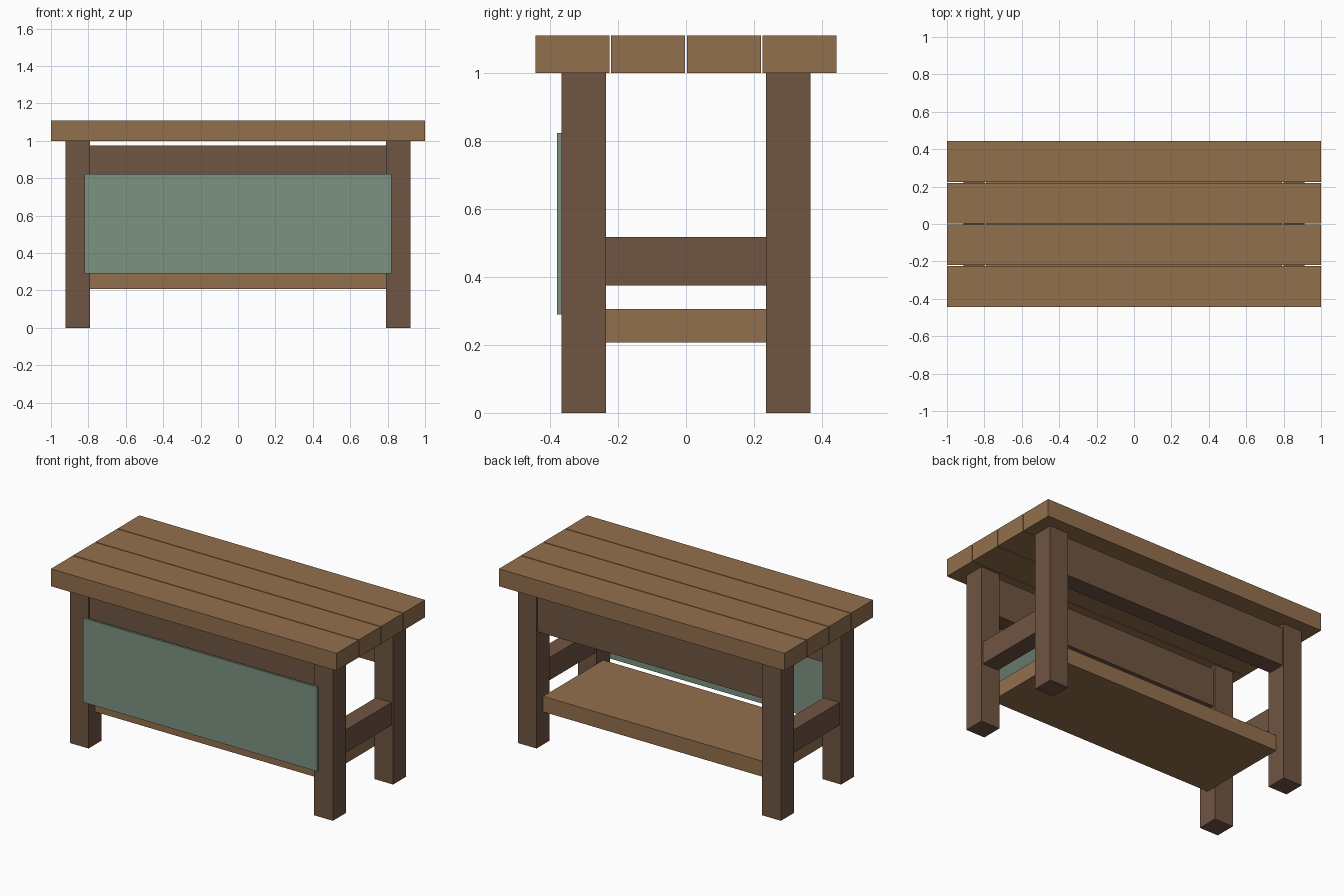
import bpy

if "Cube" in bpy.data.objects:
    bpy.data.objects.remove(bpy.data.objects["Cube"])


def material(name, rgb):
    m = bpy.data.materials.new(name)
    m.diffuse_color = (*rgb, 1.0)
    m.use_nodes = True
    m.node_tree.nodes["Principled BSDF"].inputs["Base Color"].default_value = m.diffuse_color
    return m


top_wood = material("light_wood", (0.29, 0.16, 0.075))
frame_wood = material("dark_wood", (0.16, 0.09, 0.055))
green = material("green_panel", (0.20, 0.29, 0.22))


def box(name, x, y, z, mat):
    """Box from (min, max) ranges on each axis."""
    ranges = (x, y, z)
    bpy.ops.mesh.primitive_cube_add(size=1, location=[(a + b) / 2 for a, b in ranges])
    ob = bpy.context.object
    ob.name = name
    ob.scale = [b - a for a, b in ranges]
    bpy.ops.object.transform_apply(location=False, rotation=False, scale=True)
    ob.data.materials.append(mat)
    return ob


def mirrored(side, a, b):
    return tuple(sorted((side * a, side * b)))


# Table top planks
plank_w, gap, half = 0.2175, 0.005, 0.4425
for i in range(4):
    y0 = -half + i * (plank_w + gap)
    box(f"top_plank_{i + 1}", (-1, 1), (y0, y0 + plank_w), (1.0, 1.11), top_wood)

# Four square legs
for xs, xname in ((-1, "left"), (1, "right")):
    for ys, yname in ((-1, "front"), (1, "back")):
        box(f"{yname}_{xname}_leg", mirrored(xs, 0.79, 0.921),
            mirrored(ys, 0.235, 0.366), (0, 1.0), frame_wood)

# Long aprons under the top
for s, name in ((-1, "front"), (1, "back")):
    box(f"{name}_apron", (-0.79, 0.79), mirrored(s, 0.246, 0.356), (0.735, 0.976), frame_wood)

# Side stretchers between the legs
for s, name in ((-1, "left"), (1, "right")):
    box(f"{name}_stretcher", mirrored(s, 0.80, 0.911), (-0.235, 0.235), (0.374, 0.517), frame_wood)

# Lower shelf
box("lower_shelf", (-0.79, 0.79), (-0.30, 0.30), (0.207, 0.305), top_wood)

# Thin front panel
box("front_panel", (-0.82, 0.82), (-0.379, -0.366), (0.29, 0.823), green)
